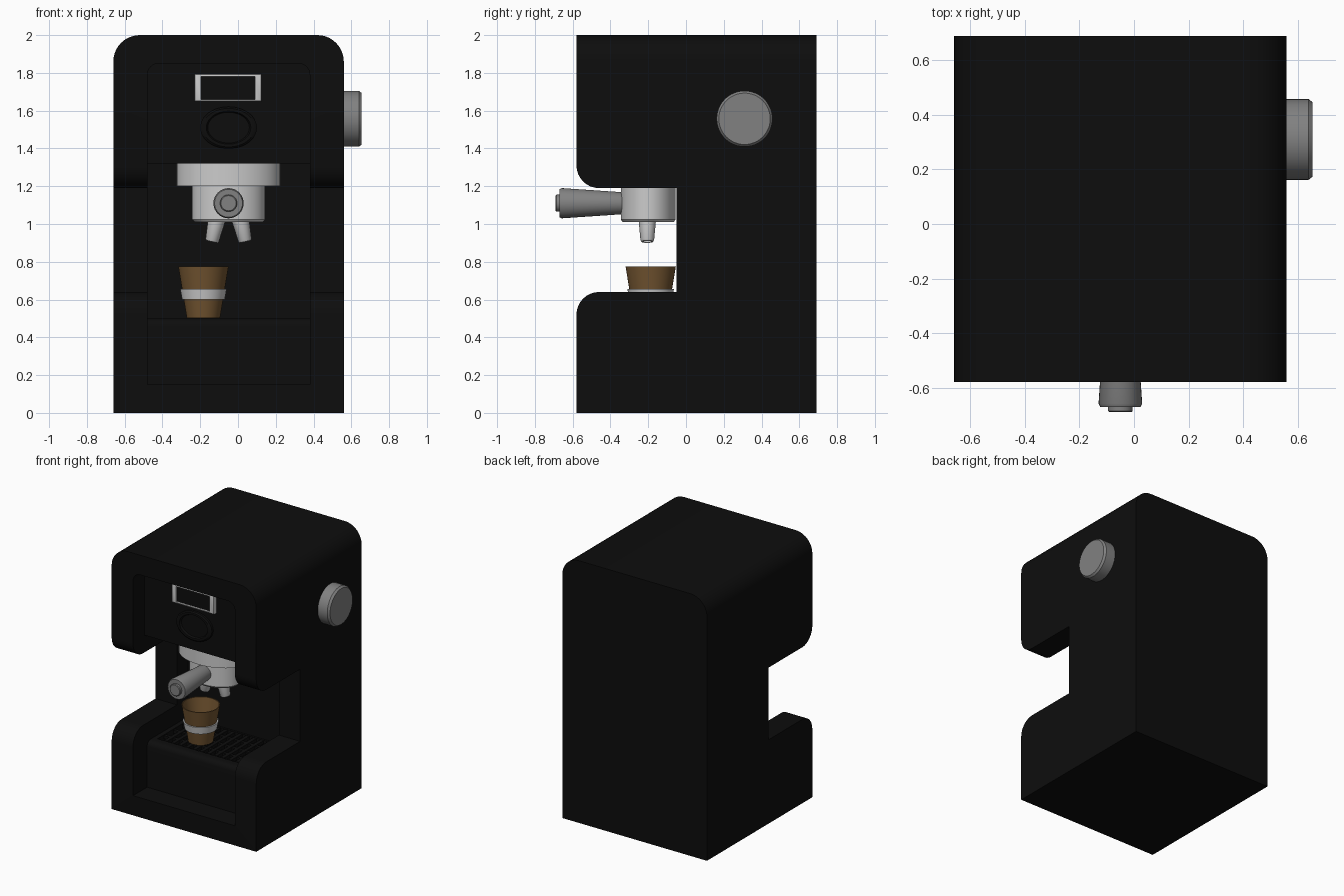
import bpy, bmesh, math
from mathutils import Vector, Matrix

if "Cube" in bpy.data.objects:
    bpy.data.objects.remove(bpy.data.objects["Cube"])


def material(name, rgb):
    m = bpy.data.materials.new(name)
    m.diffuse_color = (*rgb, 1)
    m.use_nodes = True
    m.node_tree.nodes["Principled BSDF"].inputs["Base Color"].default_value = m.diffuse_color
    return m


BLACK = material("black", (0.004, 0.004, 0.004))
DARK_GREY = material("dark_grey", (0.22, 0.22, 0.22))
BROWN = material("brown", (0.17, 0.09, 0.03))


def finish(name, bm, mat=None):
    bmesh.ops.recalc_face_normals(bm, faces=bm.faces)
    me = bpy.data.meshes.new(name)
    bm.to_mesh(me)
    bm.free()
    ob = bpy.data.objects.new(name, me)
    bpy.context.collection.objects.link(ob)
    if mat:
        me.materials.append(mat)
    smooth(ob)
    return ob


def smooth(ob):
    bpy.ops.object.select_all(action='DESELECT')
    ob.select_set(True)
    bpy.context.view_layer.objects.active = ob
    bpy.ops.object.shade_smooth_by_angle(angle=math.radians(35))


def bevel(bm, test, width, segments=8):
    """Round the edges whose two vertices both pass the test."""
    edges = [e for e in bm.edges if all(test(v.co) for v in e.verts)]
    bmesh.ops.bevel(bm, geom=edges, offset=width, segments=segments,
                    profile=0.5, affect='EDGES')


def add_box(bm, lo, hi):
    lo, hi = Vector(lo), Vector(hi)
    mat = Matrix.Translation((lo + hi) / 2) @ Matrix.Diagonal((*(hi - lo), 1))
    bmesh.ops.create_cube(bm, size=1, matrix=mat)


def lathe(name, profile, loc, axis=(0, 0, 1), scale=(1, 1, 1), mat=None, segs=48):
    """Revolve (radius, height) points around an axis and cap both ends."""
    bm = bmesh.new()
    turn = Vector(axis).to_track_quat('Z', 'Y').to_matrix() if axis != (0, 0, 1) else Matrix.Identity(3)
    rings = []
    for r, h in profile:
        ring = []
        for i in range(segs):
            a = 2 * math.pi * i / segs
            p = Vector((r * math.cos(a) * scale[0], r * math.sin(a) * scale[1], h * scale[2]))
            ring.append(bm.verts.new(turn @ p + Vector(loc)))
        rings.append(ring)
    for a, b in zip(rings, rings[1:]):
        for i in range(segs):
            j = (i + 1) % segs
            bm.faces.new((a[i], a[j], b[j], b[i]))
    bm.faces.new(rings[0])
    bm.faces.new(rings[-1])
    return finish(name, bm, mat)


XL, XR, IL, IR = -0.66, 0.56, -0.48, 0.38     # outer and inner widths
FRONT, BACK, NOTCH = -0.58, 0.69, -0.05
CX = -0.05                                    # centre line of the machine

# Housing: C-shaped side profile, rounded at the top and at the notch lips
bm = bmesh.new()
outline = [(FRONT, 0), (BACK, 0), (BACK, 2), (FRONT, 2), (FRONT, 1.19),
           (NOTCH, 1.19), (NOTCH, 0.64), (FRONT, 0.64)]
face = bm.faces.new([bm.verts.new((XL, y, z)) for y, z in outline])
ext = bmesh.ops.extrude_face_region(bm, geom=[face])["geom"]
bmesh.ops.translate(bm, vec=(XR - XL, 0, 0),
                    verts=[v for v in ext if isinstance(v, bmesh.types.BMVert)])
for z in (1.19, 0.64):
    bevel(bm, lambda c: abs(c.y - FRONT) < 1e-4 and abs(c.z - z) < 1e-4, 0.12)
for x in (XL, XR):
    bevel(bm, lambda c: abs(c.x - x) < 1e-4 and abs(c.z - 2) < 1e-4, 0.14, 10)
housing = finish("housing", bm, BLACK)

# Recessed channel down the front
bm = bmesh.new()
add_box(bm, (IL, -0.9, 0.15), (IR, 0.08, 1.85))
for x in (IL, IR):
    bevel(bm, lambda c: abs(c.x - x) < 1e-4 and c.z > 1.84, 0.06)
cutter = finish("channel_cutter", bm, BLACK)
cutter.hide_render = True
mod = housing.modifiers.new("channel", 'BOOLEAN')
mod.operation, mod.object, mod.solver = 'DIFFERENCE', cutter, 'EXACT'
bpy.context.view_layer.objects.active = housing
bpy.ops.object.modifier_apply(modifier=mod.name)
bpy.data.objects.remove(cutter)
smooth(housing)

# Upper control panel
bm = bmesh.new()
add_box(bm, (IL, -0.44, 1.32), (IR, 0.1, 1.87))
finish("control_panel", bm, BLACK)

# Drip tray with rounded front edge and sunken top
bm = bmesh.new()
add_box(bm, (IL, -0.41, 0.14), (IR, 0.1, 0.5))
bevel(bm, lambda c: c.y < -0.4 and c.z > 0.49, 0.04, 5)
bm.normal_update()
top = max(bm.faces, key=lambda f: f.normal.z * f.calc_area())
bmesh.ops.inset_region(bm, faces=[top], thickness=0.05)
sunk = bmesh.ops.extrude_face_region(bm, geom=[top])["geom"]
bmesh.ops.translate(bm, vec=(0, 0, -0.05), verts=[v for v in sunk if isinstance(v, bmesh.types.BMVert)])
if top.is_valid:
    bmesh.ops.delete(bm, geom=[top], context='FACES_ONLY')
finish("drip_tray", bm, BLACK)

# Grate bars
bm = bmesh.new()
count = 12
for i in range(count):
    x = IL + 0.1 + i * (IR - IL - 0.2) / (count - 1)
    add_box(bm, (x - 0.014, -0.33, 0.475), (x + 0.014, 0.06, 0.5))
for y in (-0.25, -0.14, -0.03):
    add_box(bm, (IL + 0.04, y - 0.012, 0.472), (IR - 0.04, y + 0.012, 0.497))
finish("tray_grate", bm, BLACK)

# Display frame and screen
bm = bmesh.new()
add_box(bm, (-0.23, -0.47, 1.65), (0.125, -0.43, 1.795))
bevel(bm, lambda c: c.y < -0.46, 0.008, 2)
bm.normal_update()
front = max(bm.faces, key=lambda f: -f.normal.y * f.calc_area())
hole = bmesh.ops.inset_region(bm, faces=[front], thickness=0.012)
for v in front.verts:
    v.co.x = -0.195 if v.co.x < CX else 0.09
    v.co.z = 1.66 if v.co.z < 1.72 else 1.78
sunk = bmesh.ops.extrude_face_region(bm, geom=[front])["geom"]
bmesh.ops.translate(bm, vec=(0, 0.02, 0), verts=[v for v in sunk if isinstance(v, bmesh.types.BMVert)])
if front.is_valid:
    bmesh.ops.delete(bm, geom=[front], context='FACES_ONLY')
finish("display_frame", bm)
bm = bmesh.new()
add_box(bm, (-0.195, -0.455, 1.66), (0.09, -0.445, 1.78))
finish("display_screen", bm, BLACK)

# Oval button with a raised rim
lathe("oval_button", [(0.15, 0), (0.15, 0.018), (0.138, 0.026), (0.118, 0.026), (0.11, 0.012), (0.01, 0.012)],
      (CX, -0.44, 1.51), (0, -1, 0), (1, 0.74, 1), BLACK)

# Steam knob on the right side
lathe("side_knob", [(0.148, -0.01), (0.148, 0.08), (0.136, 0.095)],
      (XR, 0.31, 1.557), (1, 0, 0), mat=DARK_GREY)

# Group head and filter basket, oval in plan
lathe("group_head", [(0.275, 1.2), (0.275, 1.325)], (CX, -0.2, 0), scale=(1, 0.76, 1))
lathe("filter_basket", [(0.18, 1.01), (0.193, 1.023), (0.193, 1.21)], (CX, -0.2, 0), scale=(1, 0.75, 1))

# Handle with end cap
lathe("handle", [(0.057, 0), (0.08, 0.34), (0.074, 0.352), (0.045, 0.352), (0.045, 0.368), (0.04, 0.372)],
      (CX, -0.318, 1.11), (0, -1, 0), mat=DARK_GREY, segs=32)

# Twin spouts
for side, name in ((-1, "left_spout"), (1, "right_spout")):
    lathe(name, [(0.048, -0.03), (0.036, 0.1), (0.031, 0.108), (0.022, 0.108), (0.022, 0.08)],
          (CX + side * 0.065, -0.205, 1.012), (side * 0.22, 0, -1), mat=None, segs=24)

# Paper cup and its sleeve
CUP = (-0.183, -0.187, 0)
lathe("paper_cup", [(0.088, 0.503), (0.133, 0.775), (0.126, 0.775), (0.083, 0.515)], CUP, mat=BROWN)
lathe("cup_sleeve", [(0.103, 0.6), (0.113, 0.6), (0.123, 0.655), (0.112, 0.655)], CUP)
sleeve = bpy.data.objects["cup_sleeve"]
bm = bmesh.new()
bm.from_mesh(sleeve.data)
bmesh.ops.delete(bm, geom=[f for f in bm.faces if len(f.verts) > 4], context='FACES_ONLY')
bm.to_mesh(sleeve.data)
bm.free()
